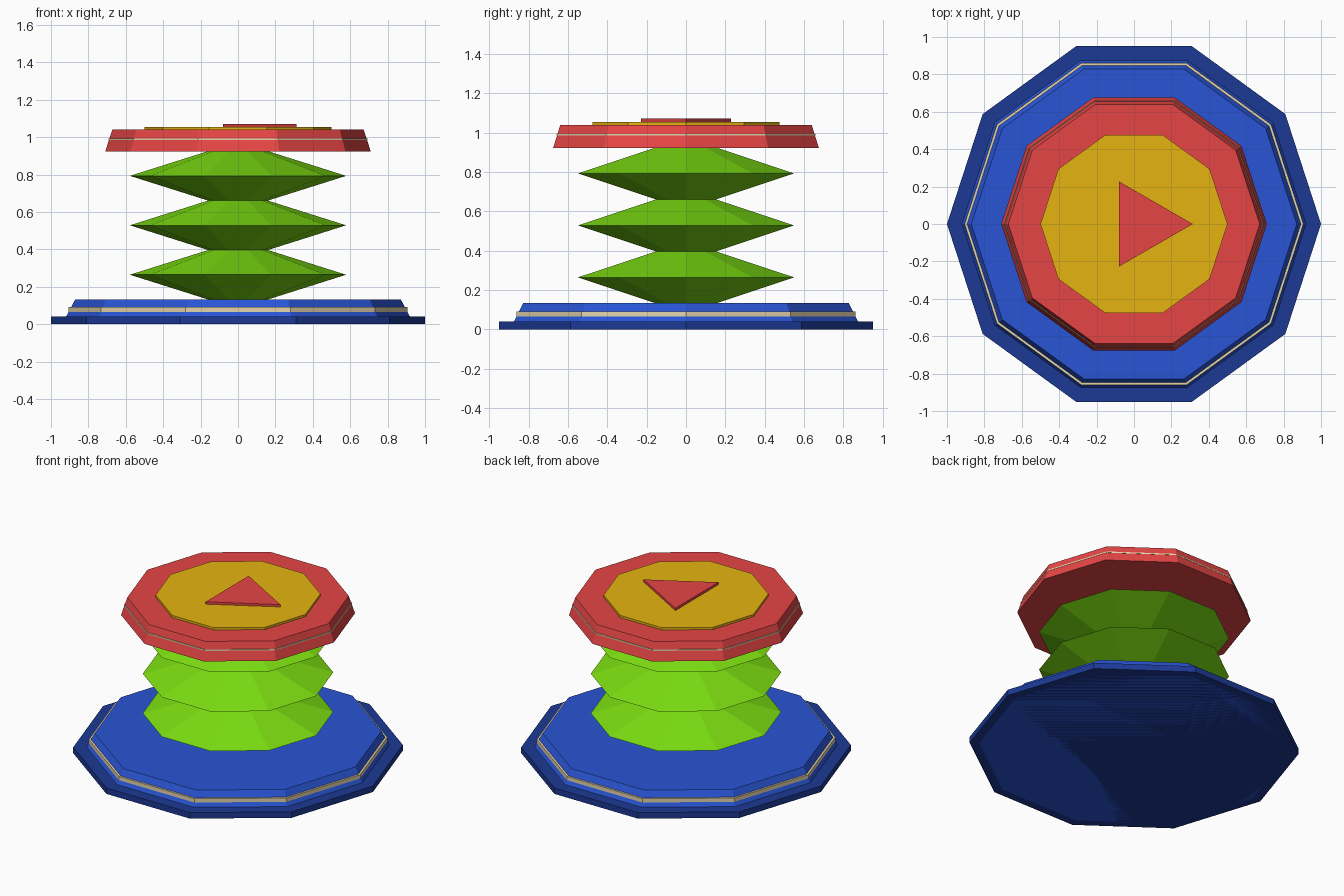
import bpy
import bmesh
from math import cos, sin, tau

cube = bpy.data.objects.get("Cube")
if cube:
    bpy.data.objects.remove(cube)


def make_material(name, rgb):
    """Flat colour from sRGB bytes, stored as linear values."""
    linear = [max(0, (c / 255 + 0.055) / 1.055) ** 2.4 for c in rgb]
    mat = bpy.data.materials.new(name)
    mat.use_nodes = True
    mat.diffuse_color = (*linear, 1)
    bsdf = mat.node_tree.nodes["Principled BSDF"]
    bsdf.inputs["Base Color"].default_value = (*linear, 1)
    bsdf.inputs["Roughness"].default_value = 0.8
    return mat


navy = make_material("navy", (28, 57, 149))
blue = make_material("blue", (41, 85, 213))
cream = make_material("cream", (232, 216, 174))
green = make_material("green", (125, 224, 18))
red = make_material("red", (230, 69, 69))
gold = make_material("gold", (230, 180, 16))


def stack(name, profile, mat, sides=10, x=0):
    """Closed faceted solid from (radius, height) rings, first corner on +x."""
    bm = bmesh.new()
    rings = [[bm.verts.new((x + r * cos(tau * i / sides), r * sin(tau * i / sides), z))
              for i in range(sides)] for r, z in profile]
    for low, high in zip(rings, rings[1:]):
        for i in range(sides):
            j = (i + 1) % sides
            bm.faces.new((low[i], low[j], high[j], high[i]))
    bm.faces.new(rings[0][::-1])
    bm.faces.new(rings[-1])
    mesh = bpy.data.meshes.new(name)
    bm.to_mesh(mesh)
    bm.free()
    mesh.materials.append(mat)
    obj = bpy.data.objects.new(name, mesh)
    bpy.context.collection.objects.link(obj)
    return obj


# Stepped base with a raised trim band; the body passes through the plate
stack("base_plate", [(1, 0), (1, 0.04)], navy)
stack("base_body", [(0.941, 0), (0.87, 0.133)], blue)
stack("base_trim", [(0.906, 0.065), (0.906, 0.091)], cream)

# Accordion spring: three folds of equal height
bottom, top, folds = 0.132, 0.925, 3
step = (top - bottom) / (2 * folds)
stack("bellows", [(0.578 if i % 2 else 0.16, bottom + i * step)
                  for i in range(2 * folds + 1)], green)

# Tapered lid with a thin trim line
stack("lid", [(0.71, 0.923), (0.672, 1.04)], red)
stack("lid_trim", [(0.6915, 0.985), (0.6915, 0.993)], cream)

# Top disc and pointer
stack("top_disc", [(0.5, 1.04), (0.5, 1.055)], gold)
stack("pointer", [(0.263, 1.055), (0.263, 1.071)], red, sides=3, x=0.051)
